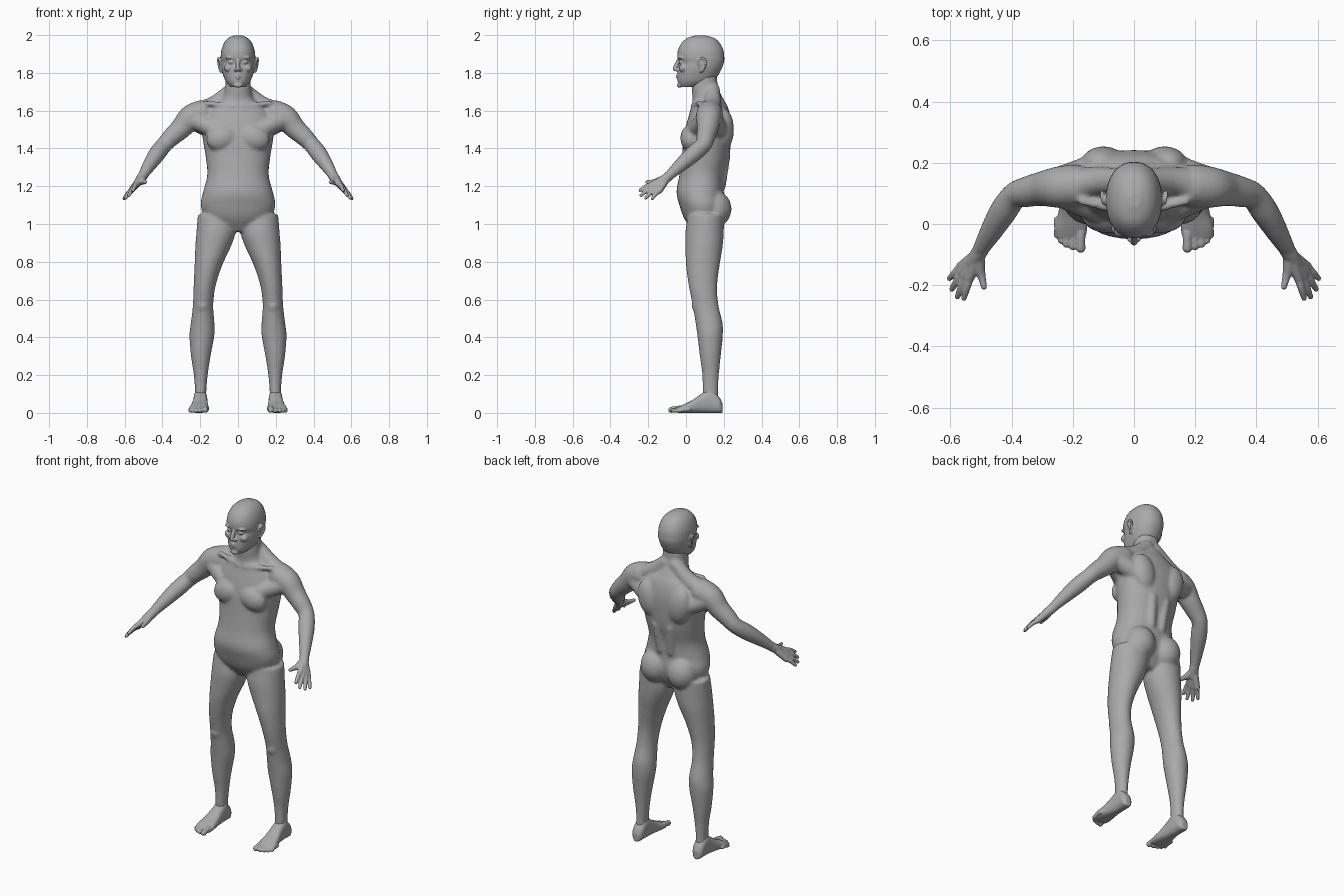
import bpy, bmesh
from math import cos, sin, tau, copysign
from mathutils import Vector, Matrix

cube = bpy.data.objects.get("Cube")
if cube:
    bpy.data.objects.remove(cube)

skin_tone = bpy.data.materials.new("plain grey")
skin_tone.use_nodes = True
grey = (0.4, 0.4, 0.4, 1)
skin_tone.diffuse_color = grey
for node in skin_tone.node_tree.nodes:
    if node.type == 'BSDF_PRINCIPLED':
        node.inputs["Base Color"].default_value = grey

X, Y, Z = Vector((1, 0, 0)), Vector((0, 1, 0)), Vector((0, 0, 1))
SIDES, STEPS = 32, 6


def smooth_path(rows):
    """Catmull-Rom interpolation of equal-length rows of numbers."""
    rows = [tuple(r) for r in rows]
    padded = [rows[0]] + rows + [rows[-1]]
    out = []
    for a, b, c, d in zip(padded, padded[1:], padded[2:], padded[3:]):
        for k in range(STEPS):
            t = k / STEPS
            out.append([q + t / 2 * (r - p + t * (2*p - 5*q + 4*r - s + t * (3*q - p - 3*r + s)))
                        for p, q, r, s in zip(a, b, c, d)])
    return out + [rows[-1]]


def skin(bm, frames, power=2.0):
    """Closed surface through rings given as centre and two half axes."""
    def bulge(v):
        return copysign(abs(v) ** (2 / power), v)
    rings = []
    for centre, u, v in frames:
        angles = [tau * k / SIDES for k in range(SIDES)]
        rings.append([bm.verts.new(centre + u * bulge(cos(a)) + v * bulge(sin(a))) for a in angles])
    for low, high in zip(rings, rings[1:]):
        for k in range(SIDES):
            n = (k + 1) % SIDES
            bm.faces.new((low[k], low[n], high[n], high[k]))
    bm.faces.new(rings[0][::-1])
    bm.faces.new(rings[-1])


def column(bm, rings, power=2.2):
    """Upright form; rings are label, z, middle x, half width, front y, back y."""
    frames = []
    for z, x, half, front, back in smooth_path(r[1:] for r in rings):
        frames.append((Vector((x, (front + back) / 2, z)), X * half, Y * (back - front) / 2))
    skin(bm, frames, power)


def blob(bm, centre, size, turn=0.0):
    place = Matrix.Translation(centre) @ Matrix.Rotation(turn, 4, 'Y') @ Matrix.Diagonal((*size, 1))
    bmesh.ops.create_uvsphere(bm, u_segments=24, v_segments=16, radius=1, matrix=place)


def tube(bm, *points):
    """Round limb through x, y, z, radius points with rounded ends."""
    path = smooth_path(points)
    spots = [Vector(p[:3]) for p in path]
    frames = []
    for i, p in enumerate(path):
        along = spots[min(i + 1, len(path) - 1)] - spots[max(i - 1, 0)]
        turn = along.to_track_quat('Z', 'Y')
        frames.append((spots[i], turn @ X * p[3], turn @ Y * p[3]))
    skin(bm, frames)
    for p in (points[0], points[-1]):
        blob(bm, p[:3], (p[3],) * 3)


def finish(name, bm, voxel, rounds):
    """Mirror, fuse the overlapping forms and relax the joins."""
    bmesh.ops.recalc_face_normals(bm, faces=bm.faces)
    mesh = bpy.data.meshes.new(name)
    bm.to_mesh(mesh)
    bm.free()
    obj = bpy.data.objects.new(name, mesh)
    bpy.context.collection.objects.link(obj)
    mesh.materials.append(skin_tone)
    mirror = obj.modifiers.new("both sides", 'MIRROR')
    mirror.use_mirror_merge = False
    fuse = obj.modifiers.new("fuse", 'REMESH')
    fuse.mode, fuse.voxel_size, fuse.use_smooth_shade = 'VOXEL', voxel, True
    relax = obj.modifiers.new("relax", 'SMOOTH')
    relax.factor, relax.iterations = 0.5, rounds
    bpy.ops.object.select_all(action='DESELECT')
    obj.select_set(True)
    bpy.context.view_layer.objects.active = obj
    bpy.ops.object.convert(target='MESH')


# Torso and neck
body = bmesh.new()
column(body, [
    ("crotch", .96, 0, .09, .04, .15),
    ("pelvis", 1.03, 0, .17, -.01, .19),
    ("hips", 1.1, 0, .198, -.035, .205),
    ("belly", 1.17, 0, .185, -.05, .2),
    ("waist", 1.26, 0, .163, -.035, .205),
    ("ribs", 1.36, 0, .172, -.022, .23),
    ("chest", 1.46, 0, .188, -.012, .24),
    ("armpits", 1.54, 0, .19, .005, .24),
    ("shoulders", 1.61, 0, .16, .025, .225),
    ("neck base", 1.66, 0, .088, .035, .2),
    ("neck", 1.72, 0, .069, .03, .17),
    ("nape", 1.79, 0, .066, .035, .165)])

# Muscle forms of the trunk
blob(body, (.085, .022, 1.455), (.085, .052, .068), .3)
blob(body, (.1, .2, 1.5), (.07, .054, .11), .2)
blob(body, (.088, .152, 1.08), (.088, .089, .098))
tube(body, (.035, .185, 1.2, .026), (.045, .205, 1.36, .03))
tube(body, (.03, .14, 1.71, .04), (.12, .14, 1.635, .046), (.21, .125, 1.59, .055))
tube(body, (.1, .04, 1.49, .045), (.24, .105, 1.555, .05))
tube(body, (.11, .18, 1.49, .055), (.25, .135, 1.555, .05))
tube(body, (.02, .035, 1.625, .012), (.17, .075, 1.64, .014))

# Legs
column(body, [
    ("hip", 1.05, .115, .098, .01, .2),
    ("groin", .96, .116, .104, -.003, .2),
    ("upper thigh", .88, .132, .094, -.003, .194),
    ("mid thigh", .78, .157, .073, .0, .178),
    ("lower thigh", .67, .177, .058, .015, .165),
    ("knee", .57, .185, .054, .035, .172),
    ("upper calf", .48, .187, .062, .05, .193),
    ("calf", .41, .191, .066, .06, .195),
    ("lower calf", .3, .197, .052, .073, .184),
    ("shin", .2, .197, .037, .086, .174),
    ("ankle", .11, .198, .03, .088, .17),
    ("heel", .05, .2, .03, .09, .175)], 2.0)
blob(body, (.187, .055, .57), (.032, .025, .04))

# Arms
tube(body, (.195, .125, 1.585, .07), (.25, .12, 1.563, .067), (.3, .115, 1.508, .057),
     (.35, .105, 1.462, .05), (.39, .092, 1.42, .044), (.428, .04, 1.372, .045),
     (.467, -.025, 1.315, .037), (.505, -.09, 1.255, .026), (.513, -.105, 1.242, .025))
finish("body", body, .008, 9)

# Head
head = bmesh.new()
column(head, [
    ("crown", 1.999, 0, .02, .055, .1),
    ("top", 1.985, 0, .05, .008, .148),
    ("upper skull", 1.96, 0, .073, -.022, .178),
    ("forehead", 1.92, 0, .088, -.043, .198),
    ("brow", 1.88, 0, .092, -.046, .203),
    ("eye line", 1.855, 0, .09, -.036, .201),
    ("cheeks", 1.82, 0, .087, -.042, .188),
    ("mouth", 1.78, 0, .076, -.045, .165),
    ("jaw", 1.75, 0, .062, -.043, .13),
    ("chin", 1.725, 0, .038, -.03, .06)])

# Face
tube(head, (0, -.038, 1.868, .01), (0, -.053, 1.838, .011), (0, -.059, 1.821, .012))
blob(head, (.013, -.048, 1.816), (.01, .011, .009))
blob(head, (.035, -.024, 1.857), (.018, .015, .011))
blob(head, (.035, -.026, 1.882), (.032, .017, .009), .1)
blob(head, (.048, -.014, 1.825), (.026, .024, .022))
blob(head, (0, -.034, 1.735), (.024, .014, .014))
for lip_height in (1.787, 1.775):
    tube(head, (0, -.046, lip_height, .0075), (.025, -.035, 1.781, .004))

# Ears
blob(head, (.092, .085, 1.842), (.009, .018, .034), .15)
tube(head, (.092, .066, 1.848, .005), (.1, .07, 1.872, .006), (.104, .09, 1.878, .006),
     (.105, .104, 1.86, .006), (.1, .097, 1.83, .006), (.092, .08, 1.808, .007))
finish("head", head, .004, 3)

# Hands: palm strands run into tapered fingers
hand = bmesh.new()
wrist = Vector((.51, -.1, 1.246))
fingers = [
    ("index", (.537, -.176, 1.21), (.556, -.243, 1.178)),
    ("middle", (.551, -.172, 1.195), (.577, -.238, 1.152)),
    ("ring", (.561, -.158, 1.184), (.595, -.213, 1.138)),
    ("little", (.566, -.14, 1.176), (.603, -.178, 1.135))]
tube(hand, (.495, -.075, 1.268, .026), (*wrist, .026), (.525, -.125, 1.225, .024))
for name, knuckle, tip in fingers:
    knuckle, tip = Vector(knuckle), Vector(tip)
    tube(hand, (*wrist, .021), (*wrist.lerp(knuckle, .5), .019), (*knuckle, .016))
    bend = knuckle.lerp(tip, .5) + Z * .005
    tube(hand, (*knuckle, .014), (*bend, .012), (*tip, .009))
tube(hand, (*wrist, .022), (.505, -.145, 1.228, .019), (.497, -.175, 1.223, .013),
     (.49, -.205, 1.222, .01))
finish("hands", hand, .004, 3)

# Feet
foot = bmesh.new()
foot_rings = [
    ("heel back", .193, .2, .016, .05),
    ("heel", .175, .2, .032, .085),
    ("ankle", .13, .199, .036, .125),
    ("instep", .08, .2, .039, .1),
    ("arch", .03, .203, .046, .066),
    ("ball", -.015, .206, .053, .044),
    ("toe line", -.045, .206, .047, .028)]
frames = []
for y, x, half, top in smooth_path(r[1:] for r in foot_rings):
    frames.append((Vector((x, y, top / 2)), X * half, Z * top / 2))
skin(foot, frames, 2.5)

# Toes, from big to little
for x, tip, thick in ((.174, -.078, .016), (.2, -.074, .012), (.221, -.066, .012),
                      (.238, -.054, .011), (.251, -.036, .011)):
    tube(foot, (x, tip + .05, thick + .008, thick), (x, tip + .02, thick + .005, thick * .9),
         (x, tip, thick, thick))
finish("feet", foot, .004, 3)
